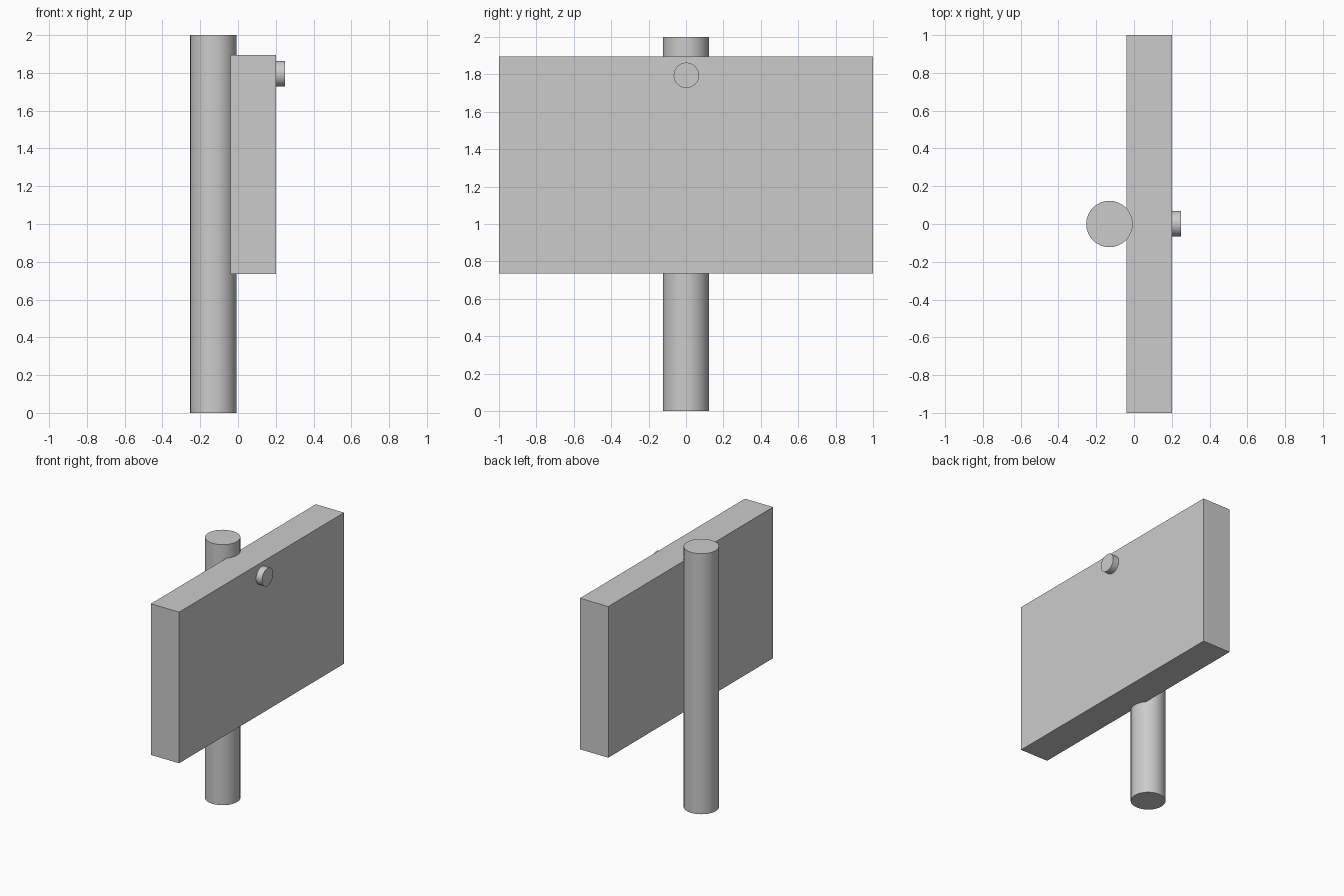
import bpy
import math

cube = bpy.data.objects.get("Cube")
if cube:
    bpy.data.objects.remove(cube, do_unlink=True)

# Single plain grey for every part
grey = bpy.data.materials.new("light_grey")
grey.use_nodes = True
colour = (0.6, 0.6, 0.6, 1.0)
grey.diffuse_color = colour
grey.node_tree.nodes["Principled BSDF"].inputs["Base Color"].default_value = colour


def finish(name):
    obj = bpy.context.object
    obj.name = name
    obj.data.materials.append(grey)
    return obj


def cylinder(name, radius, depth, location, rotation=(0, 0, 0)):
    bpy.ops.mesh.primitive_cylinder_add(vertices=32, radius=radius, depth=depth,
                                        location=location, rotation=rotation)
    obj = finish(name)
    bpy.ops.object.shade_smooth_by_angle(angle=math.radians(30))
    return obj


# Upright post behind the board
cylinder("post", 0.123, 2.0, (-0.13, 0, 1.0))

# Thick rectangular board, overlapping the post slightly
bpy.ops.mesh.primitive_cube_add(size=1, location=(0.08, 0, 1.315))
board = finish("board")
board.scale = (0.24, 2.0, 1.16)
bpy.ops.object.transform_apply(location=False, rotation=False, scale=True)

# Round knob on the board's face
cylinder("knob", 0.068, 0.07, (0.215, 0.002, 1.795), (0, math.pi / 2, 0))
